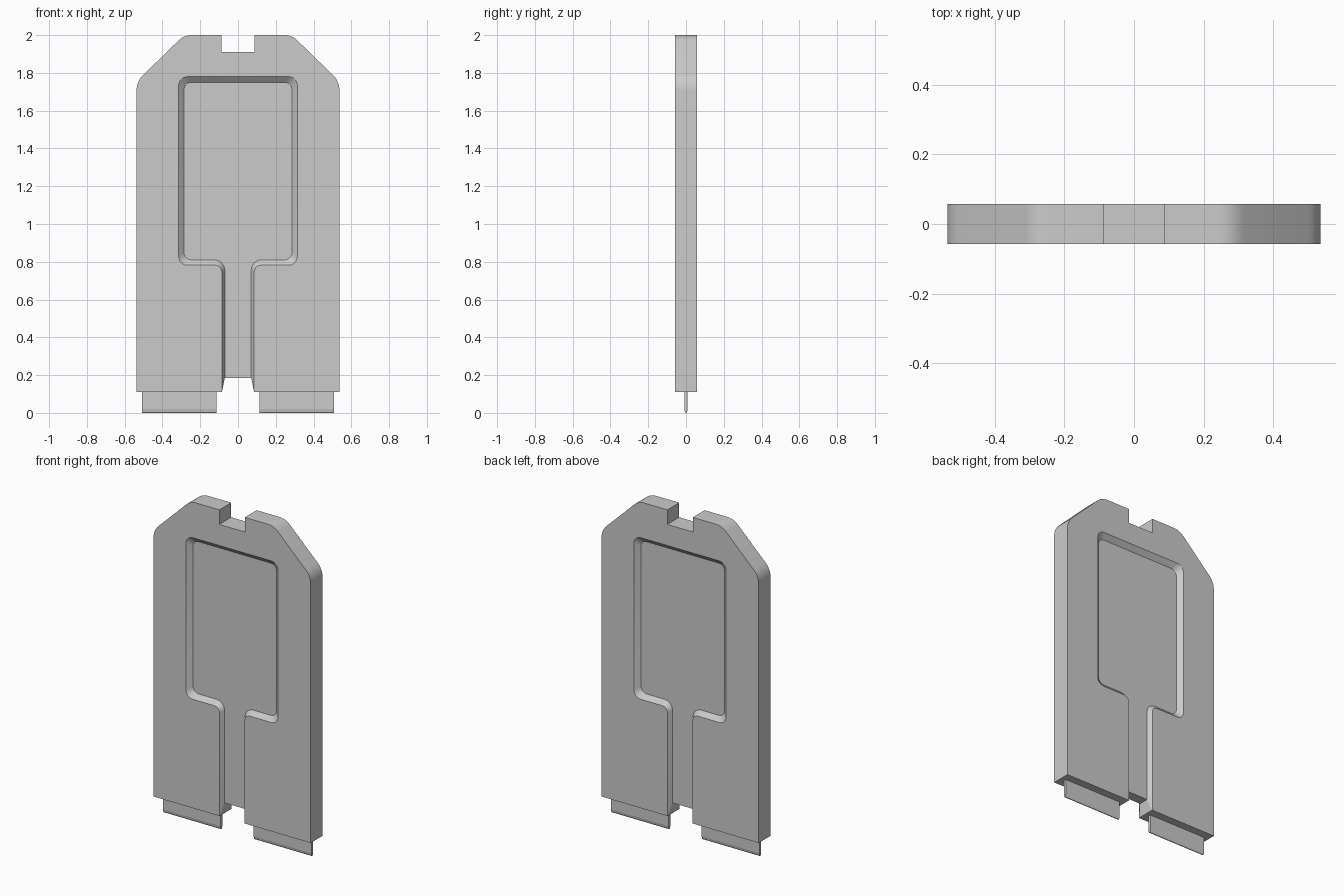
import bpy, bmesh, math
from mathutils import Vector

if "Cube" in bpy.data.objects:
    bpy.data.objects.remove(bpy.data.objects["Cube"])

HALF = 0.058      # half thickness of the plate
FLOOR = 0.031     # half thickness of the recessed web


def fillet(points, steps=6):
    """Round polygon corners; each point is (x, z, radius)."""
    out, n = [], len(points)
    for i, (x, z, r) in enumerate(points):
        p = Vector((x, z))
        if r == 0:
            out.append(p)
            continue
        a = (Vector(points[i - 1][:2]) - p).normalized()
        b = (Vector(points[(i + 1) % n][:2]) - p).normalized()
        half = a.angle(b) / 2
        centre = p + (a + b).normalized() * r / math.sin(half)
        start = p + a * r / math.tan(half) - centre
        end = p + b * r / math.tan(half) - centre
        for k in range(steps + 1):
            t = k / steps
            sweep = math.pi - 2 * half
            v = (start * math.sin((1 - t) * sweep) + end * math.sin(t * sweep)) / math.sin(sweep)
            out.append(centre + v)
    return out


def mirrored(right):
    """Close a right-hand outline with its mirror image."""
    return right + [(-x, z, r) for x, z, r in reversed(right)]


def loft(name, sections):
    """Solid through matching loops of 3D points, capped at both ends."""
    bm = bmesh.new()
    loops = [[bm.verts.new(c) for c in s] for s in sections]
    for a, b in zip(loops, loops[1:]):
        for i in range(len(a)):
            j = (i + 1) % len(a)
            bm.faces.new((a[i], a[j], b[j], b[i]))
    bm.faces.new(loops[0])
    bm.faces.new(loops[-1])
    bmesh.ops.recalc_face_normals(bm, faces=bm.faces)
    mesh = bpy.data.meshes.new(name)
    bm.to_mesh(mesh)
    bm.free()
    obj = bpy.data.objects.new(name, mesh)
    bpy.context.collection.objects.link(obj)
    return obj


def at_y(loop, y):
    return [(p.x, y, p.y) for p in loop]


def activate(obj):
    bpy.ops.object.select_all(action='DESELECT')
    obj.select_set(True)
    bpy.context.view_layer.objects.active = obj


# Main plate with top notch, sloped shoulders and two legs
outline = fillet(mirrored([
    (0.087, 1.91, 0), (0.087, 2.0, 0), (0.285, 2.0, 0.1), (0.537, 1.755, 0.11),
    (0.537, 0.11, 0), (0.085, 0.11, 0), (0.07, 0.185, 0)]))
plate = loft("plate", [at_y(outline, -HALF), at_y(outline, HALF)])


# Keyhole-shaped recess with sloping walls, cut into front and back
def recess(w, top, bottom, channel, r_box, r_neck):
    return fillet(mirrored([
        (w, top, r_box), (w, bottom, r_box),
        (channel, bottom, r_neck), (channel, 0.02, 0)]))


rim = recess(0.314, 1.78, 0.782, 0.086, 0.045, 0.035)
base = recess(0.286, 1.75, 0.81, 0.07, 0.04, 0.055)
for side, sign in (("front", -1), ("back", 1)):
    cutter = loft(side + "_recess_cutter", [
        at_y(base, sign * FLOOR), at_y(rim, sign * HALF), at_y(rim, sign * (HALF + 0.05))])
    cutter.hide_render = True
    activate(plate)
    mod = plate.modifiers.new(side + "_recess", 'BOOLEAN')
    mod.operation = 'DIFFERENCE'
    mod.solver = 'EXACT'
    mod.object = cutter
    bpy.ops.object.modifier_apply(modifier=mod.name)
    bpy.data.objects.remove(cutter, do_unlink=True)
activate(plate)
bpy.ops.object.shade_smooth_by_angle(angle=math.radians(25))

# Thin contact tabs with a tapered tip under each leg
tab_profile = [(-0.009, 0.12), (-0.009, 0.02), (-0.006, 0.006), (-0.002, 0.0),
               (0.002, 0.0), (0.006, 0.006), (0.009, 0.02), (0.009, 0.12)]
for side, sign in (("left", -1), ("right", 1)):
    loft(side + "_tab", [[(sign * x, y, z) for y, z in tab_profile] for x in (0.113, 0.507)])
